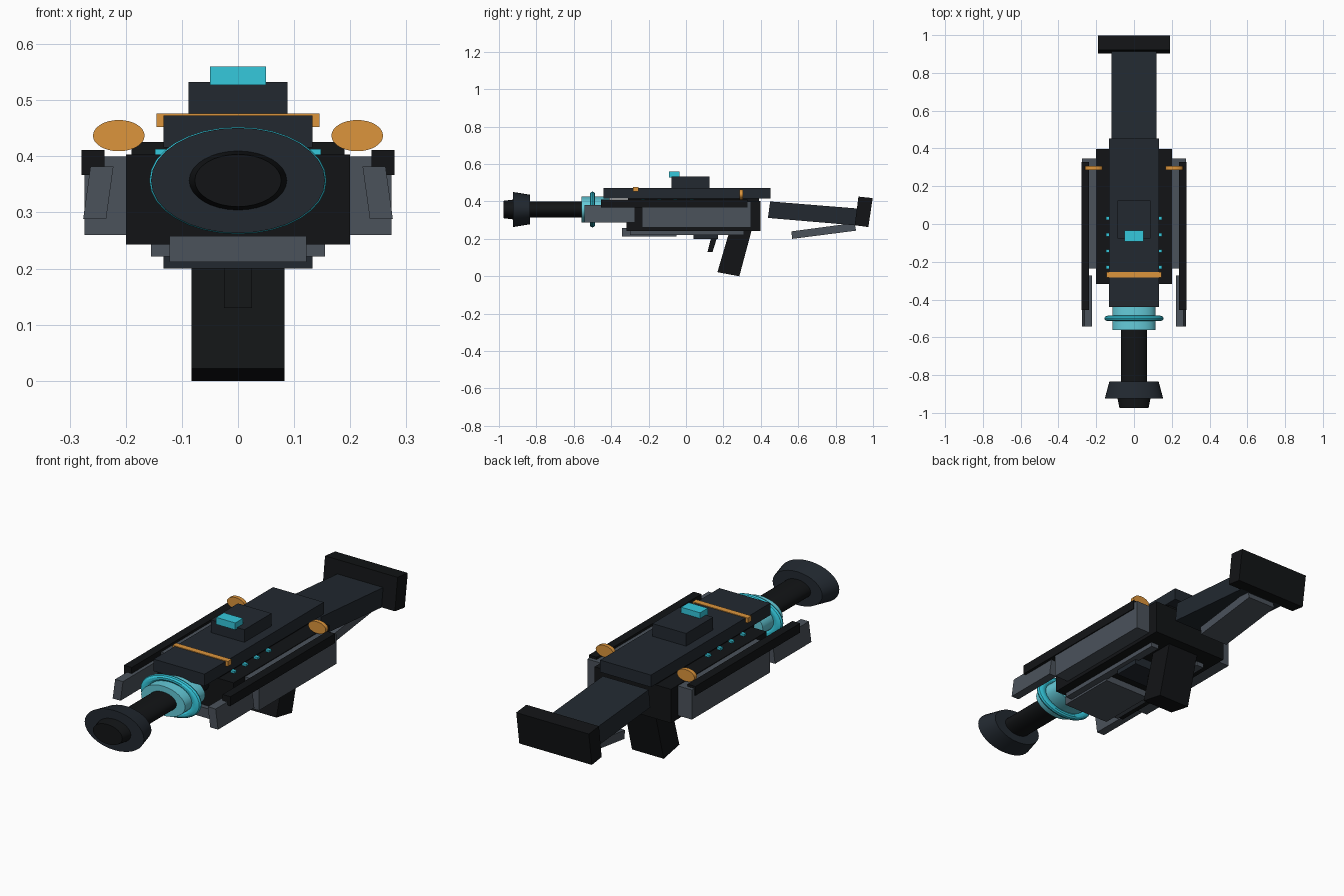
import bpy, bmesh, math
from mathutils import Matrix

if "Cube" in bpy.data.objects:
    bpy.data.objects.remove(bpy.data.objects["Cube"])


def material(name, rgb):
    m = bpy.data.materials.new(name)
    m.diffuse_color = (*rgb, 1)
    m.use_nodes = True
    m.node_tree.nodes["Principled BSDF"].inputs["Base Color"].default_value = m.diffuse_color
    return m


BLACK = material("black", (0.006, 0.007, 0.008))
DARK = material("dark_blue", (0.016, 0.022, 0.030))
GREY = material("steel_grey", (0.070, 0.085, 0.105))
ORANGE = material("orange", (0.72, 0.30, 0.045))
CYAN = material("cyan", (0.035, 0.58, 0.72))
PALE = material("pale_cyan", (0.13, 0.60, 0.70))

AXIS_Z = 0.357   # height of the barrel axis
SQUASH = 0.605   # round parts are wider than tall


def finish(name, bm, mat, smooth=False):
    bmesh.ops.recalc_face_normals(bm, faces=bm.faces)
    me = bpy.data.meshes.new(name)
    bm.to_mesh(me)
    bm.free()
    me.materials.append(mat)
    ob = bpy.data.objects.new(name, me)
    bpy.context.collection.objects.link(ob)
    if smooth:
        bpy.ops.object.select_all(action='DESELECT')
        ob.select_set(True)
        bpy.context.view_layer.objects.active = ob
        bpy.ops.object.shade_smooth_by_angle()
    return ob


def mirror(ob):
    ob.modifiers.new("mirror", 'MIRROR')
    return ob


def box(name, x, y, z, mat):
    bm = bmesh.new()
    bmesh.ops.create_cube(bm, size=1)
    for v in bm.verts:
        v.co = [(a + b) / 2 + c * (b - a) for (a, b), c in zip((x, y, z), v.co)]
    return finish(name, bm, mat)


def prism(name, pts, half_x, mat):
    """Side profile given as (y, z), extruded across x."""
    bm = bmesh.new()
    f = bm.faces.new([bm.verts.new((-half_x, y, z)) for y, z in pts])
    ext = bmesh.ops.extrude_face_region(bm, geom=[f])
    for v in ext["geom"]:
        if isinstance(v, bmesh.types.BMVert):
            v.co.x = half_x
    return finish(name, bm, mat)


def cone(name, y0, r0, y1, r1, mat, cx=0, cz=AXIS_Z):
    """Squashed frustum along y, radius r0 at y0 and r1 at y1."""
    bm = bmesh.new()
    bmesh.ops.create_cone(bm, cap_ends=True, segments=32, radius1=r1, radius2=r0, depth=y1 - y0)
    bm.transform(Matrix.Translation((cx, (y0 + y1) / 2, cz))
                 @ Matrix.Diagonal((1, 1, SQUASH, 1)) @ Matrix.Rotation(math.pi / 2, 4, 'X'))
    return finish(name, bm, mat, True)


# Barrel and muzzle
cone("barrel", -0.85, 0.07, -0.30, 0.07, BLACK)
cone("muzzle_cone", -0.925, 0.155, -0.833, 0.13, DARK)
cone("muzzle_tip", -0.975, 0.077, -0.92, 0.088, BLACK)
cone("energy_sleeve", -0.56, 0.115, -0.41, 0.115, PALE)

# Glowing ring around the sleeve
bm = bmesh.new()
rows = []
for i in range(32):
    a = 2 * math.pi * i / 32
    row = []
    for j in range(10):
        b = 2 * math.pi * j / 10
        r = 0.134 + 0.024 * math.cos(b)
        row.append(bm.verts.new((r * math.cos(a), -0.5 + 0.015 * math.sin(b),
                                 AXIS_Z + SQUASH * r * math.sin(a))))
    rows.append(row)
for i in range(32):
    for j in range(10):
        p, q, k = rows[i], rows[(i + 1) % 32], (j + 1) % 10
        bm.faces.new((p[j], q[j], q[k], p[k]))
finish("energy_ring", bm, CYAN, True)

# Body and upper receiver
box("main_body", (-0.2, 0.2), (-0.318, 0.398), (0.243, 0.403), BLACK)
box("receiver_spacer", (-0.12, 0.12), (-0.31, 0.39), (0.39, 0.425), BLACK)
box("upper_receiver", (-0.133, 0.133), (-0.44, 0.452), (0.416, 0.473), DARK)
box("receiver_band", (-0.145, 0.145), (-0.283, -0.255), (0.452, 0.476), ORANGE)
box("sight_block", (-0.088, 0.088), (-0.078, 0.125), (0.47, 0.533), DARK)
box("sight_lens", (-0.05, 0.05), (-0.092, -0.034), (0.527, 0.56), CYAN)

# Side plates, rails, front guards and discs
mirror(box("side_plate", (0.195, 0.274), (-0.235, 0.347), (0.26, 0.40), GREY))
mirror(box("side_rail", (0.238, 0.279), (-0.455, 0.328), (0.367, 0.411), BLACK))
guard = box("front_guard", (0.235, 0.276), (-0.543, -0.272), (0.288, 0.382), GREY)
for v in guard.data.vertices:      # lean the upper edge inwards
    if v.co.z > 0.33:
        v.co.x -= 0.013
mirror(guard)
mirror(cone("side_disc", 0.287, 0.046, 0.306, 0.046, ORANGE, 0.2125, 0.437))
for i, y in enumerate((0.03, -0.057, -0.143, -0.23)):
    mirror(box(f"status_light_{i + 1}", (0.128, 0.148), (y - 0.009, y + 0.009), (0.398, 0.413), CYAN))

# Underside
box("fore_grip_plate", (-0.122, 0.122), (-0.342, -0.05), (0.212, 0.258), GREY)
mirror(box("lower_strip", (0.115, 0.155), (-0.30, 0.31), (0.222, 0.246), GREY))
box("trigger_housing", (-0.133, 0.133), (0.04, 0.17), (0.20, 0.25), DARK)
prism("trigger", [(0.115, 0.13), (0.142, 0.13), (0.17, 0.22), (0.138, 0.22)], 0.025, BLACK)
prism("pistol_grip", [(0.168, 0.022), (0.285, 0.0), (0.352, 0.25), (0.235, 0.25)], 0.083, BLACK)

# Shoulder stock
prism("stock", [(0.45, 0.40), (0.438, 0.312), (0.91, 0.272), (0.92, 0.362)], 0.12, DARK)
prism("stock_strut", [(0.563, 0.24), (0.568, 0.20), (0.91, 0.244), (0.90, 0.285)], 0.075, GREY)
prism("butt_plate", [(0.922, 0.426), (0.998, 0.418), (0.975, 0.263), (0.902, 0.273)], 0.19, BLACK)
